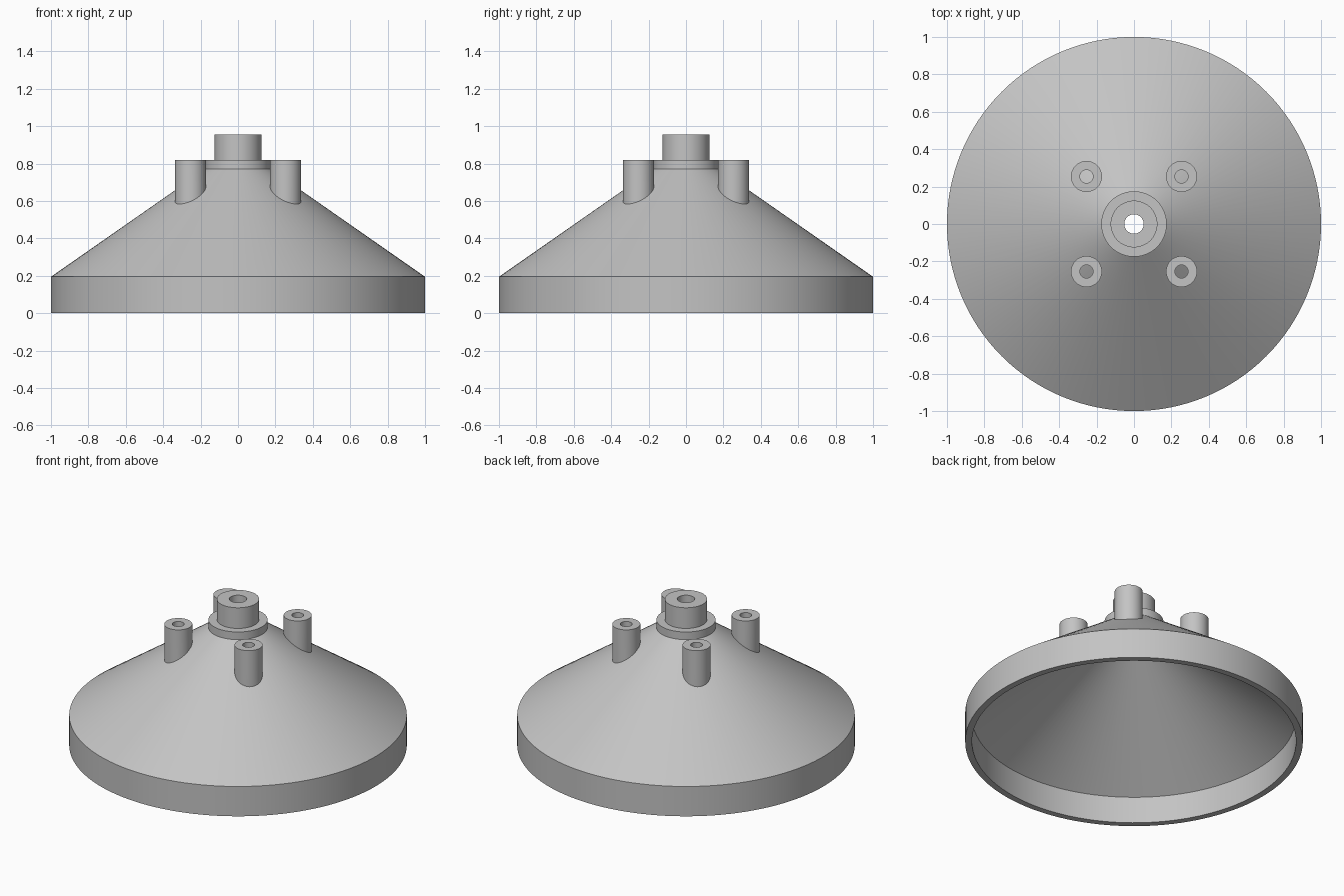
import bpy, bmesh, math

if "Cube" in bpy.data.objects:
    bpy.data.objects.remove(bpy.data.objects["Cube"])

grey = bpy.data.materials.new("plain grey")
grey.diffuse_color = (0.55, 0.55, 0.55, 1)
grey.use_nodes = True
grey.node_tree.nodes["Principled BSDF"].inputs["Base Color"].default_value = grey.diffuse_color

SLOPE = 0.697


def cone_z(r):
    """Height of the outer cone surface at radius r."""
    return 0.195 + (1 - r) * SLOPE


def lathe(name, profile, segments, centre=(0, 0), bottom=None):
    """Revolve a closed (radius, height) profile around a vertical axis."""
    bm = bmesh.new()
    rings = []
    for r, z in profile:
        ring = []
        for i in range(segments):
            a = 2 * math.pi * i / segments
            x, y = centre[0] + r * math.cos(a), centre[1] + r * math.sin(a)
            # a height of None follows the given bottom surface
            ring.append(bm.verts.new((x, y, bottom(math.hypot(x, y)) if z is None else z)))
        rings.append(ring)
    for k, lower in enumerate(rings):
        upper = rings[(k + 1) % len(rings)]
        for i in range(segments):
            j = (i + 1) % segments
            bm.faces.new((lower[i], lower[j], upper[j], upper[i]))
    bmesh.ops.recalc_face_normals(bm, faces=bm.faces)
    mesh = bpy.data.meshes.new(name)
    bm.to_mesh(mesh)
    bm.free()
    mesh.materials.append(grey)
    obj = bpy.data.objects.new(name, mesh)
    bpy.context.collection.objects.link(obj)
    bpy.ops.object.select_all(action='DESELECT')
    obj.select_set(True)
    bpy.context.view_layer.objects.active = obj
    bpy.ops.object.shade_smooth_by_angle(angle=math.radians(25))
    return obj


# Hollow conical cover with rim, collar, neck and through bore
lathe("conical_cover", [
    (0.96, 0), (1, 0), (1, 0.195),                # rim
    (0.175, cone_z(0.175)), (0.175, 0.82),        # cone and collar
    (0.125, 0.82), (0.125, 0.955),                # neck
    (0.052, 0.955), (0.052, 0.752),               # bore
    (0.13, 0.752), (0.96, 0.174),                 # inside of the cone
], 128)

# Four tubular posts whose feet sink into the sloping wall
for sx in (-1, 1):
    for sy in (-1, 1):
        side = ("right" if sx > 0 else "left") + ("_back" if sy > 0 else "_front")
        lathe("post_" + side,
              [(0.083, None), (0.083, 0.82), (0.035, 0.82), (0.035, None)],
              48, (sx * 0.254, sy * 0.254), lambda r: cone_z(r) - 0.02)
